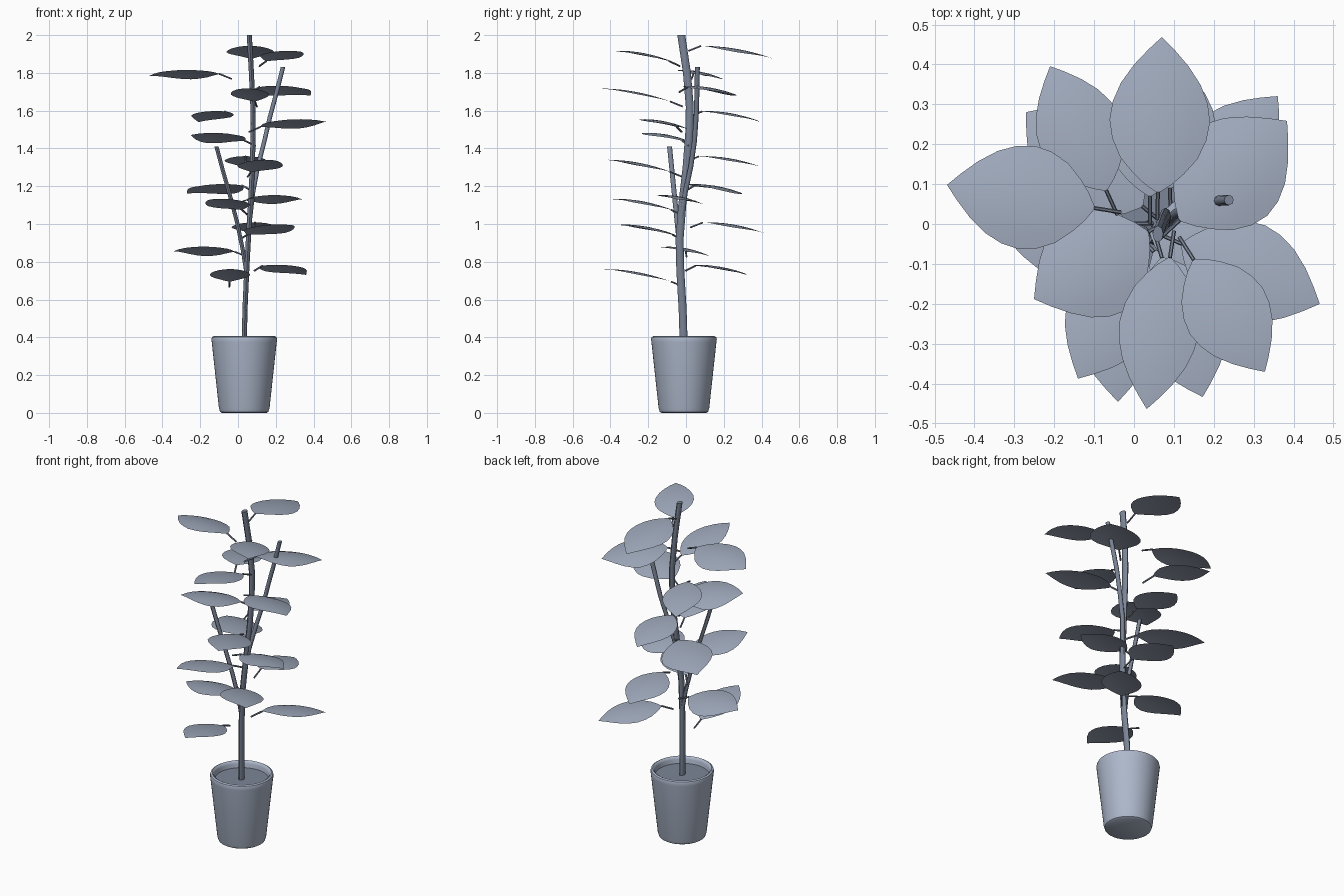
import bpy, bmesh, math
from mathutils import Vector, Quaternion

PX, PY = 0.033, -0.011          # pot centre


def paint(name, rgb):
    m = bpy.data.materials.new(name)
    m.diffuse_color = (*rgb, 1)
    return m


POT = paint("pot_blue_grey", (0.42, 0.48, 0.60))
LEAF = paint("leaf_blue_grey", (0.34, 0.39, 0.49))
WOOD = paint("stem_slate", (0.20, 0.235, 0.31))


def finish(name, bm, mat, angle=40):
    me = bpy.data.meshes.new(name)
    bm.to_mesh(me)
    bm.free()
    me.materials.append(mat)
    ob = bpy.data.objects.new(name, me)
    bpy.context.collection.objects.link(ob)
    bpy.ops.object.select_all(action='DESELECT')
    ob.select_set(True)
    bpy.context.view_layer.objects.active = ob
    bpy.ops.object.shade_smooth_by_angle(angle=math.radians(angle))
    return ob


def lathe(name, profile, mat, n=48):
    bm = bmesh.new()
    vs = [bm.verts.new((PX + r, PY, z)) for r, z in profile]
    es = [bm.edges.new(p) for p in zip(vs, vs[1:])]
    bmesh.ops.spin(bm, geom=vs + es, cent=(PX, PY, 0), axis=(0, 0, 1),
                   angle=2 * math.pi, steps=n)
    bmesh.ops.remove_doubles(bm, verts=bm.verts, dist=1e-5)
    bmesh.ops.recalc_face_normals(bm, faces=bm.faces)
    return finish(name, bm, mat)


def tube(name, pts, rx, ry, n=8, follow=False):
    """Rings of n sides through pts; horizontal, or square to the path."""
    bm = bmesh.new()
    q = Quaternion()
    if follow:
        q = (Vector(pts[-1]) - Vector(pts[0])).to_track_quat('Z', 'Y')
    rings = []
    for p in pts:
        rings.append([bm.verts.new(Vector(p) + q @ Vector(
            (rx * math.cos(2 * math.pi * i / n), ry * math.sin(2 * math.pi * i / n), 0)))
            for i in range(n)])
    for a, b in zip(rings, rings[1:]):
        for i in range(n):
            bm.faces.new((a[i], a[(i + 1) % n], b[(i + 1) % n], b[i]))
    bm.faces.new(rings[0])
    bm.faces.new(rings[-1])
    bmesh.ops.recalc_face_normals(bm, faces=bm.faces)
    return finish(name, bm, WOOD, 50)


# pot and soil
lathe("pot", [(0, 0), (0.118, 0), (0.128, 0.006), (0.134, 0.025), (0.172, 0.375),
              (0.174, 0.39), (0.171, 0.401), (0.162, 0.406), (0.154, 0.401),
              (0.150, 0.39), (0.146, 0.34), (0, 0.34)], POT)
lathe("soil", [(0, 0.368), (0.1485, 0.366), (0.146, 0.345)], WOOD)

# trunk and the two side branches
tube("trunk", [(0.033, -0.012, 0.36), (0.037, -0.018, 0.55), (0.046, -0.03, 0.75),
               (0.055, -0.034, 0.92), (0.066, -0.02, 1.1), (0.076, 0.003, 1.3),
               (0.08, 0.017, 1.48), (0.079, 0.02, 1.62), (0.071, 0.005, 1.8),
               (0.06, -0.025, 2.0)], 0.0135, 0.021)
tube("right_branch", [(0.06, -0.03, 1.0), (0.078, -0.005, 1.16), (0.104, 0.025, 1.3),
                      (0.14, 0.045, 1.44), (0.17, 0.054, 1.57), (0.205, 0.058, 1.7),
                      (0.238, 0.06, 1.83)], 0.012, 0.013)
tube("left_branch", [(0.045, -0.025, 0.74), (0.026, -0.032, 0.86), (-0.005, -0.047, 1.01),
                     (-0.045, -0.062, 1.16), (-0.082, -0.075, 1.29),
                     (-0.114, -0.087, 1.41)], 0.011, 0.013)

# leaves: base x, base y, tip x, tip y, middle height, width factor
LEAVES = [
    (0.06, 0.08, 0.07, 0.468, 1.915, 1), (0.15, -0.09, 0.328, -0.37, 1.895, 0.86),
    (-0.10, 0.04, -0.468, 0.098, 1.797, 1.04), (0.115, 0.01, 0.383, 0.258, 1.71, 1.12),
    (0.09, -0.085, 0.032, -0.463, 1.69, 0.8), (-0.07, 0.085, -0.21, 0.395, 1.575, 0.86),
    (0.12, -0.05, 0.465, -0.20, 1.535, 1), (0.035, -0.02, -0.25, -0.188, 1.463, 1.12),
    (0.04, 0.07, 0.04, 0.41, 1.335, 0.88), (0.07, -0.085, 0.172, -0.433, 1.315, 0.95),
    (0.02, 0.045, -0.27, 0.28, 1.19, 1.12), (0.04, -0.02, 0.34, -0.05, 1.135, 1),
    (0.02, -0.08, -0.14, -0.387, 1.11, 0.92), (0.05, -0.07, 0.295, -0.345, 0.975, 0.95),
    (0.09, 0.09, 0.08, 0.425, 0.985, 0.95), (-0.02, 0.0, -0.34, -0.01, 0.862, 1.05),
    (0.13, 0.05, 0.36, 0.32, 0.762, 0.88), (-0.045, -0.08, -0.04, -0.445, 0.735, 0.85),
]
# half width along the leaf
OUTLINE = [(0, 0.005), (0.05, 0.034), (0.12, 0.064), (0.22, 0.097), (0.34, 0.118),
           (0.46, 0.126), (0.58, 0.119), (0.7, 0.1), (0.82, 0.068), (0.92, 0.033), (1, 0.001)]
TILT = 0.18                     # every leaf leans down towards the back


def leaf(i, bx, by, tx, ty, zc, width):
    base, d = Vector((bx, by)), Vector((tx - bx, ty - by))
    side = Vector((-d.y, d.x)).normalized()
    mid_y = (by + ty) / 2

    def point(t, w):
        p = base + d * t + side * w
        z = zc - TILT * (p.y - mid_y) + 0.011 - 0.018 * (2 * t - 1) ** 2 - 1.1 * w * w
        return Vector((p.x, p.y, z))

    bm = bmesh.new()
    rows = [[bm.verts.new(point(t, width * h * k / 3)) for k in range(-3, 4)]
            for t, h in OUTLINE]
    for a, b in zip(rows, rows[1:]):
        for k in range(6):
            bm.faces.new((a[k], b[k], b[k + 1], a[k + 1]))
    finish(f"leaf_{i}", bm, LEAF, 60)
    # short stalk running in and down from the leaf base
    end = point(0, 0)
    n = d.normalized()
    start = end - Vector((n.x * 0.068, n.y * 0.068, 0.027))
    tube(f"leaf_stalk_{i}", [start, end], 0.005, 0.005, 6, True)


for i, spec in enumerate(LEAVES):
    leaf(i + 1, *spec)
